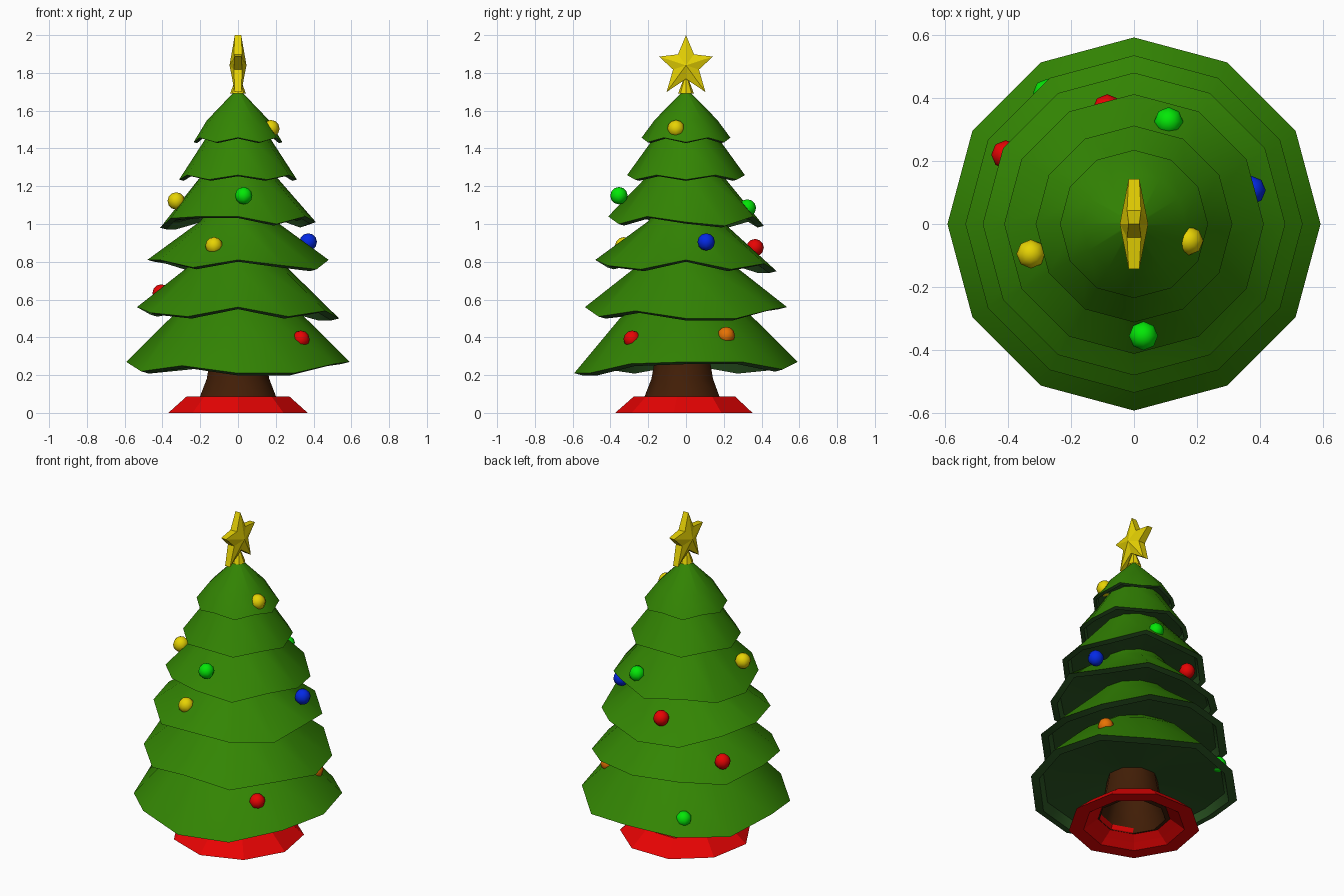
import bpy, bmesh, math
from mathutils import Vector

if "Cube" in bpy.data.objects:
    bpy.data.objects.remove(bpy.data.objects["Cube"])


def material(name, rgb):
    m = bpy.data.materials.new(name)
    m.diffuse_color = (*rgb, 1)
    m.use_nodes = True
    m.node_tree.nodes["Principled BSDF"].inputs["Base Color"].default_value = m.diffuse_color
    return m


LEAF = material("leaf green", (0.033, 0.235, 0.001))
UNDER = material("dark green", (0.026, 0.10, 0.018))
BARK = material("bark brown", (0.054, 0.013, 0.002))
RED = material("red", (0.80, 0.001, 0.001))
YELLOW = material("yellow", (0.80, 0.65, 0.001))
GREEN = material("bright green", (0.001, 0.80, 0.002))
BLUE = material("blue", (0.001, 0.022, 0.78))
ORANGE = material("orange", (0.80, 0.17, 0.001))


def finish(bm, name, mats, angle=None):
    bmesh.ops.recalc_face_normals(bm, faces=bm.faces[:])
    me = bpy.data.meshes.new(name)
    bm.to_mesh(me)
    bm.free()
    ob = bpy.data.objects.new(name, me)
    bpy.context.collection.objects.link(ob)
    for m in mats:
        me.materials.append(m)
    if angle:
        bpy.ops.object.select_all(action='DESELECT')
        ob.select_set(True)
        bpy.context.view_layer.objects.active = ob
        bpy.ops.object.shade_smooth_by_angle(angle=math.radians(angle))
    return ob


def lathe(name, profile, n, mats, start=0.0, wave=None, dark_from=None,
          angle=None, closed=False):
    """Open or closed rings of (radius, z, wave weight)."""
    bm = bmesh.new()
    rings = []
    for r, z, w in profile:
        ring = []
        for i in range(n):
            a = start + 2 * math.pi * i / n
            dz = wave(a) * w if wave else 0
            ring.append(bm.verts.new((r * math.cos(a), r * math.sin(a), z + dz)))
        rings.append(ring)
    pairs = list(zip(rings, rings[1:]))
    if closed:
        pairs.append((rings[-1], rings[0]))
    for k, (p, q) in enumerate(pairs):
        for i in range(n):
            j = (i + 1) % n
            f = bm.faces.new((p[i], p[j], q[j], q[i]))
            if dark_from is not None and k >= dark_from:
                f.material_index = 1
    return finish(bm, name, mats, angle)


# Drooping rim heights around the tree, one per 30 degrees
RIM = [.03, .03, -.01, .03, .0, -.02, .03, -.02, .01, -.03, -.03, .02]


def rim_wave(turn):
    def wave(a):
        return RIM[(round(math.degrees(a) / 30) + turn) % 12]
    return wave


def scallop(a):
    return -.012 * math.cos(6 * a)


# Foliage tiers: rim radius, rim z, shoulder radius, shoulder z, rim shape
TIERS = [
    (.592, .24, .35, .505, rim_wave(0)),
    (.535, .53, .275, .76, rim_wave(9)),
    (.48, .78, .20, 1.01, rim_wave(6)),
    (.412, 1.01, .19, 1.265, rim_wave(4)),
    (.312, 1.247, .187, 1.43, scallop),
    (.235, 1.445, .165, 1.55, scallop),
]


def underside_z(k):
    return TIERS[k][1] + .11 * TIERS[k][0]


def inner_radius(k, z):
    """Radius of the upper cone of tier k at height z."""
    r2, z2 = TIERS[k][2:4]
    return r2 + (.05 - r2) * (z - z2) / .22


for k, (R, zr, r2, z2, wave) in enumerate(TIERS):
    d = R / .59
    if k < 5:
        zt = underside_z(k + 1) + .02
        top = (inner_radius(k, zt), zt, 0)
    else:
        top = (.015, 1.705, 0)
    zu = underside_z(k)
    ri = inner_radius(k - 1, zu) - .015 if k else .12
    prof = [top, (r2, z2, .15), (R, zr, 1), (.92 * R, zr - .012 * d, 1),
            (.88 * R, zr + .035 * d, .8), (ri, zu, 0)]
    lathe(f"foliage_tier_{k + 1}", prof, 12, [LEAF, UNDER],
          wave=wave, dark_from=2, angle=40)

# Hollow trunk flaring towards the stand
trunk = lathe("trunk", [(.14, .34, 0), (.15, .28, 0), (.168, .18, 0),
                        (.205, .085, 0), (.22, .06, 0), (.19, .06, 0),
                        (.15, .17, 0), (.12, .34, 0)], 9, [BARK],
              start=-math.pi / 2, angle=40, closed=True)
trunk.location = (.0, -.015, 0)

# Red stand ring
lathe("stand", [(.375, 0, 0), (.275, .088, 0), (.19, .088, 0),
                (.2, .065, 0), (.25, .03, 0), (.29, 0, 0)],
      9, [RED], start=-math.pi / 2, closed=True)

# Star facing sideways, with ridged faces and narrow points
bm = bmesh.new()
cz = 1.84
outer = [.16, .15, .175, .175, .15]
front, back = [], []
for i in range(10):
    a = math.pi / 2 + i * math.pi / 5
    r = outer[i // 2] if i % 2 == 0 else .072
    h = .017 if i % 2 == 0 else .022
    y, z = r * math.cos(a), cz + r * math.sin(a)
    front.append(bm.verts.new((h, y, z)))
    back.append(bm.verts.new((-h, y, z)))
cf = bm.verts.new((.045, 0, cz))
cb = bm.verts.new((-.045, 0, cz))
for i in range(10):
    j = (i + 1) % 10
    bm.faces.new((cf, front[i], front[j]))
    bm.faces.new((cb, back[j], back[i]))
    bm.faces.new((front[i], back[i], back[j], front[j]))
finish(bm, "star", [YELLOW])

# Small cone holding the star
lathe("star_socket", [(.012, 1.77, 0), (.042, 1.69, 0)], 8, [YELLOW])

# Baubles
BAUBLES = [
    (YELLOW, .174, -.053, 1.505), (YELLOW, -.327, -.095, 1.122),
    (YELLOW, -.127, -.33, .885), (GREEN, .03, -.355, 1.15),
    (GREEN, .11, .325, 1.085), (GREEN, -.275, .415, .315),
    (BLUE, .372, .107, .905), (RED, -.085, .366, .875),
    (RED, -.407, .22, .635), (RED, .333, -.285, .39),
    (ORANGE, .387, .213, .41),
]
for k, (mat, x, y, z) in enumerate(BAUBLES):
    bm = bmesh.new()
    bmesh.ops.create_uvsphere(bm, u_segments=8, v_segments=6, radius=.046)
    ob = finish(bm, f"bauble_{k + 1}", [mat], angle=60)
    ob.location = Vector((x, y, z))
